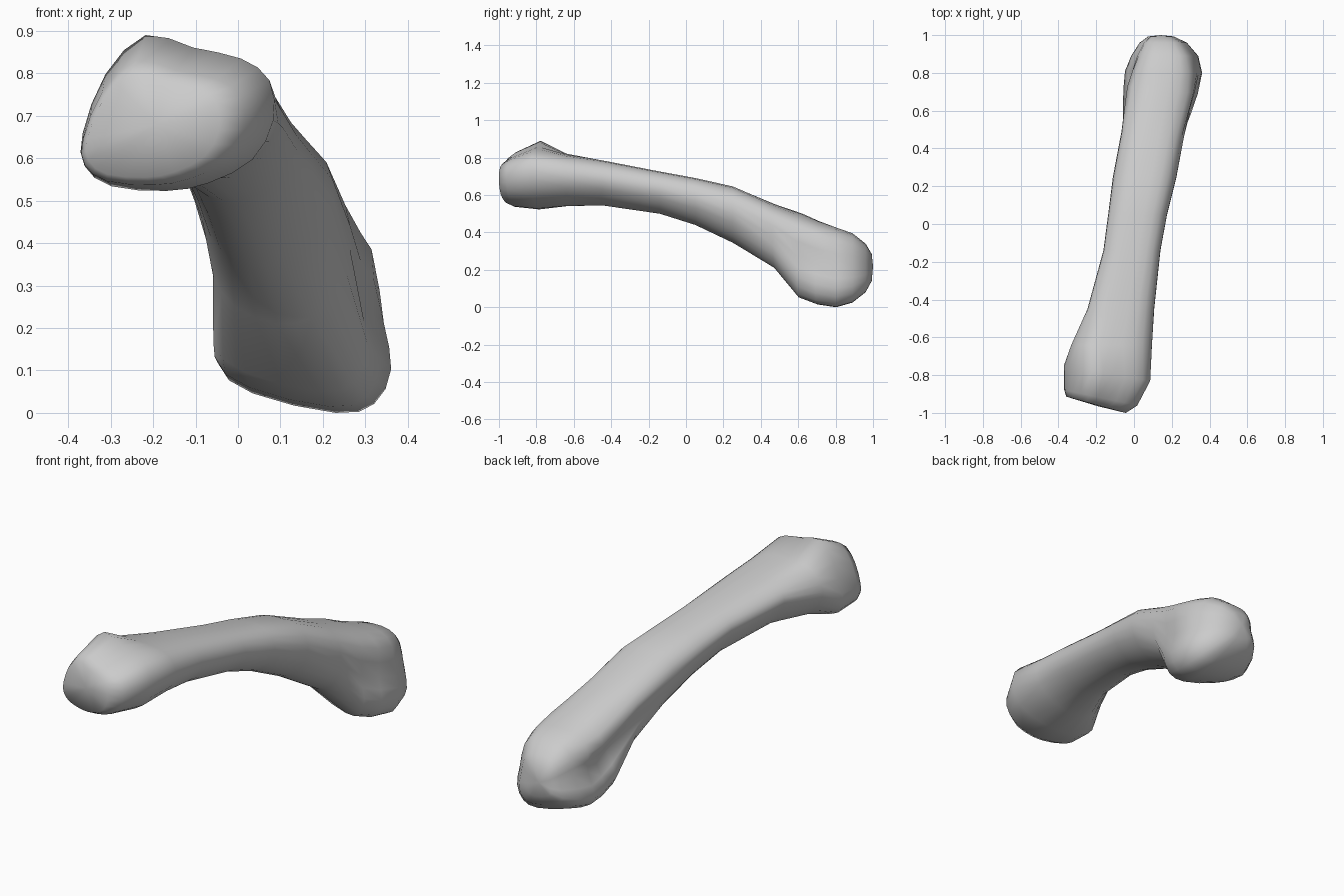
import bpy, bmesh
from mathutils import Vector

if "Cube" in bpy.data.objects:
    bpy.data.objects.remove(bpy.data.objects["Cube"])

# Cross-section outlines (unit box, clockwise from the top, seen from the front)
BASE = [(.58, .92), (.83, .85), (.98, .71), (1, .45), (.89, .2), (.66, .05),
        (.44, 0), (.15, .03), (.01, .16), (0, .37), (.12, .75), (.33, 1)]
SHAFT = [(.45, 1), (.76, .98), (.95, .82), (1, .52), (.86, .22), (.65, .04),
         (.42, 0), (.22, .12), (.09, .37), (.01, .64), (.06, .83), (.22, .96)]
NECK = [(.45, 1), (.72, .97), (.91, .83), (.9, .5), (.95, .25), (.87, .05),
        (.66, 0), (.22, .1), (.03, .26), (.19, .52), (.06, .76), (.22, .95)]
HEAD = [(.45, 1), (.72, .98), (.88, .84), (.96, .5), (1, .24), (.9, .05),
        (.68, 0), (.2, .11), (0, .28), (.08, .58), (.11, .8), (.24, .96)]
SHAPES = [BASE, SHAFT, NECK, HEAD]

# Stations along the bone: y, skew, x min, x max, z min, z max, outline blend
STATIONS = [
    (-.915, -.085, -.355, -.045, .555, .8, 0),
    (-.88, -.08, -.365, .015, .537, .83, 0),
    (-.75, -.08, -.366, .083, .523, .89, 0),
    (-.64, 0, -.335, .095, .54, .825, .7),
    (-.45, 0, -.25, .107, .545, .785, 1),
    (-.14, 0, -.165, .14, .5, .725, 1),
    (.05, 0, -.14, .175, .44, .69, 1),
    (.25, 0, -.115, .225, .345, .645, 1),
    (.49, -.03, -.085, .275, .21, .55, 1.3),
    (.65, -.06, -.07, .325, .05, .5, 2),
    (.73, -.04, -.065, .355, .015, .46, 2.2),
    (.81, -.01, -.05, .365, 0, .425, 2.8),
    (.89, 0, -.015, .34, .025, .395, 3),
    (.96, 0, .03, .28, .08, .34, 3),
    (.993, 0, .075, .21, .14, .285, 3),
]


def outline(k):
    """Blend neighbouring outlines and round them with in-between points."""
    i = min(int(k), len(SHAPES) - 2)
    pts = [Vector(a).lerp(Vector(b), k - i) for a, b in zip(SHAPES[i], SHAPES[i + 1])]
    n, out = len(pts), []
    for j in range(n):
        a, b, c, d = (pts[(j + o) % n] for o in (-1, 0, 1, 2))
        out += [b, (9 * (b + c) - a - d) / 16]
    return out


def cap(bm, ring, centre):
    v = bm.verts.new(centre)
    for a, b in zip(ring, ring[1:] + ring[:1]):
        bm.faces.new((a, b, v))


# Loft the rings into one bone, then close both ends
bm = bmesh.new()
rings = []
for y, skew, x0, x1, z0, z1, k in STATIONS:
    rings.append([bm.verts.new((x0 + (x1 - x0) * p.x, y + skew * p.x, z0 + (z1 - z0) * p.y))
                  for p in outline(k)])
for r, s in zip(rings, rings[1:]):
    for j in range(len(r)):
        n = (j + 1) % len(r)
        bm.faces.new((r[j], r[n], s[n], s[j]))
cap(bm, rings[0], (-.19, -.965, .68))
cap(bm, rings[-1], (.14, 1, .22))
bmesh.ops.recalc_face_normals(bm, faces=bm.faces)

mesh = bpy.data.meshes.new("foot_bone")
bm.to_mesh(mesh)
bm.free()
bone = bpy.data.objects.new("foot_bone", mesh)
bpy.context.collection.objects.link(bone)
bpy.context.view_layer.objects.active = bone
bone.select_set(True)
bpy.ops.object.shade_smooth_by_angle(angle=1.3)
